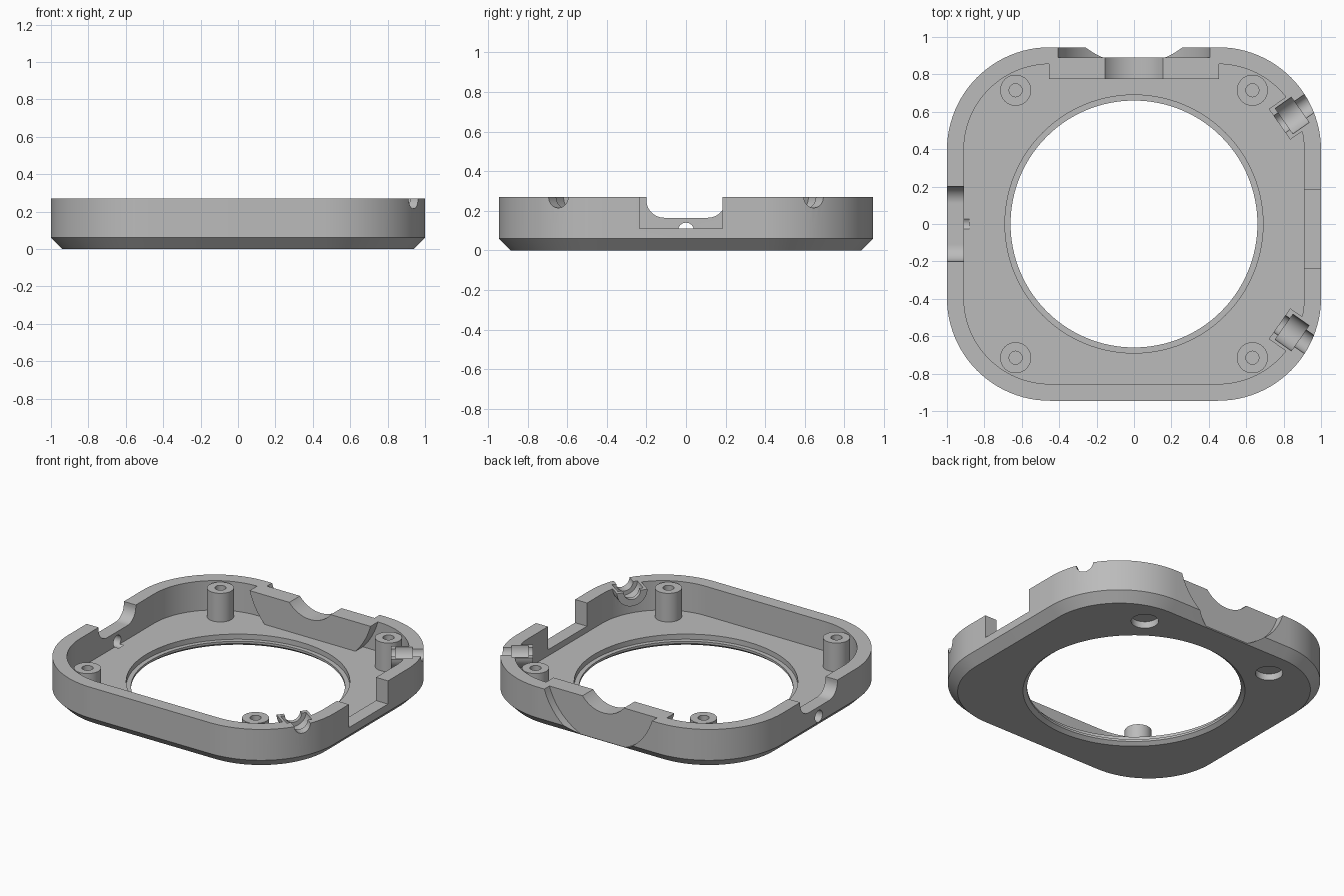
import bpy, bmesh, math
from mathutils import Matrix, Vector

cube = bpy.data.objects.get("Cube")
if cube:
    bpy.data.objects.remove(cube, do_unlink=True)

grey = bpy.data.materials.new("plain_grey")
grey.use_nodes = True
COLOUR = (0.5, 0.5, 0.5, 1)
grey.diffuse_color = COLOUR
for node in grey.node_tree.nodes:
    if node.type == "BSDF_PRINCIPLED":
        node.inputs["Base Color"].default_value = COLOUR

TOP = 0.27
RAW = 0.32   # height before the rim is trimmed


def finish(bm, name):
    bmesh.ops.remove_doubles(bm, verts=bm.verts, dist=1e-5)
    bmesh.ops.recalc_face_normals(bm, faces=bm.faces)
    mesh = bpy.data.meshes.new(name)
    bm.to_mesh(mesh)
    bm.free()
    mesh.materials.append(grey)
    ob = bpy.data.objects.new(name, mesh)
    bpy.context.scene.collection.objects.link(ob)
    return ob


def loft(name, rings, matrix=Matrix(), seg=24):
    """Stack of rounded rectangles: half width, half depth, corner radius, z."""
    bm = bmesh.new()
    loops = []
    for hx, hy, r, z in rings:
        loop = []
        for q, (sx, sy) in enumerate([(1, 1), (-1, 1), (-1, -1), (1, -1)]):
            for i in range(seg + 1):
                a = math.pi / 2 * (q + i / seg)
                co = (sx * (hx - r) + r * math.cos(a), sy * (hy - r) + r * math.sin(a), z)
                loop.append(bm.verts.new(matrix @ Vector(co)))
        loops.append(loop)
    n = len(loops[0])
    for a, b in zip(loops, loops[1:]):
        for i in range(n):
            j = (i + 1) % n
            bm.faces.new((a[i], a[j], b[j], b[i]))
    bm.faces.new(loops[0][::-1])
    bm.faces.new(loops[-1])
    return finish(bm, name)


def rod(name, start, end, r, seg=48):
    start, end = Vector(start), Vector(end)
    d = end - start
    m = Matrix.Translation((start + end) / 2) @ d.to_track_quat("Z", "Y").to_matrix().to_4x4()
    bm = bmesh.new()
    bmesh.ops.create_cone(bm, cap_ends=True, segments=seg, radius1=r, radius2=r,
                          depth=d.length, matrix=m)
    return finish(bm, name)


def box(name, lo, hi):
    lo, hi = Vector(lo), Vector(hi)
    m = Matrix.Translation((lo + hi) / 2) @ Matrix.Diagonal((*(hi - lo), 1))
    bm = bmesh.new()
    bmesh.ops.create_cube(bm, size=1, matrix=m)
    return finish(bm, name)


def combine(target, tool, op):
    mod = target.modifiers.new(op, "BOOLEAN")
    mod.operation = op
    mod.solver = "EXACT"
    mod.object = tool
    bpy.context.view_layer.update()
    result = target.evaluated_get(bpy.context.evaluated_depsgraph_get())
    mesh = bpy.data.meshes.new_from_object(result)
    target.modifiers.clear()
    target.data = mesh
    bpy.data.objects.remove(tool, do_unlink=True)


def add(tool):
    combine(body, tool, "UNION")


def cut(tool):
    combine(body, tool, "DIFFERENCE")


# Tray with chamfered bottom edge and hollow inside
body = loft("tray_body", [(0.94, 0.885, 0.49, 0), (1, 0.945, 0.55, 0.06), (1, 0.945, 0.55, RAW)])
cut(loft("cavity", [(0.91, 0.855, 0.46, 0.07), (0.91, 0.855, 0.46, 0.5)]))

# Round collar block inside the back wall
collar = rod("back_collar", (0, 0.775, 0.395), (0, 0.888, 0.395), 0.472, 128)
combine(collar, box("collar_limit", (-0.6, 0.7, 0.03), (0.6, 1, RAW - 0.01)), "INTERSECT")
add(collar)

# Sleeves for the two side jacks
AXIS = Vector((math.cos(math.radians(35)), math.sin(math.radians(35)), 0))
START = Vector((0.778, 0.533, TOP))


def jack(side, name, t0, t1, r):
    ends = [START + AXIS * t for t in (t0, t1)]
    return rod(name, *[(p.x, p.y * side, p.z) for p in ends], r)


for side in (1, -1):
    add(jack(side, "jack_sleeve", 0, 0.15, 0.1))

# Rim trimmed level
cut(box("rim_trim", (-2, -2, TOP), (2, 2, 1)))

# Screw posts with blind holes
for sx in (1, -1):
    for sy in (1, -1):
        x, y = 0.633 * sx, 0.715 * sy
        add(rod("screw_post", (x, y, 0.04), (x, y, 0.265), 0.083))
        cut(rod("screw_hole", (x, y, 0.12), (x, y, 0.5), 0.035, 24))

# Central opening with a ledge and a bevelled lower edge
profile = [(0.685, -0.05), (0.685, 0), (0.66, 0.02), (0.66, 0.035), (0.69, 0.035), (0.69, 0.15)]
cut(loft("opening", [(r, r, r, z) for r, z in profile], seg=32))

# Back recess and cable trough, sharing one axis
cut(rod("back_recess", (0, 0.89, 0.395), (0, 1.2, 0.395), 0.424, 128))
cut(rod("cable_trough", (0, 0.7, 0.395), (0, 1.2, 0.395), 0.2, 96))

# Jack channels with wider pockets
for side in (1, -1):
    cut(jack(side, "jack_channel", -0.1, 0.4, 0.055))
    cut(jack(side, "jack_pocket", 0.03, 0.135, 0.083))

# Rounded notch and small hole in the -x wall
TO_X = Matrix(((0, 0, 1, 0), (1, 0, 0, 0), (0, 1, 0, 0.365), (0, 0, 0, 1)))
cut(loft("rounded_notch", [(0.2, 0.2, 0.09, -1.2), (0.2, 0.2, 0.09, -0.87)], TO_X))
cut(rod("wire_hole", (-1.2, 0, 0.1), (-0.88, 0, 0.1), 0.04, 32))

# Square notch in the +x wall
cut(box("square_notch", (0.88, -0.235, 0.112), (1.2, 0.185, 0.5)))

# Blind round recesses under the floor
for sx in (1, -1):
    cut(rod("foot_recess", (0.5 * sx, 0.7, -0.1), (0.5 * sx, 0.7, 0.045), 0.085))

bpy.ops.object.select_all(action="DESELECT")
body.select_set(True)
bpy.context.view_layer.objects.active = body
bpy.ops.object.shade_smooth_by_angle(angle=math.radians(25))
